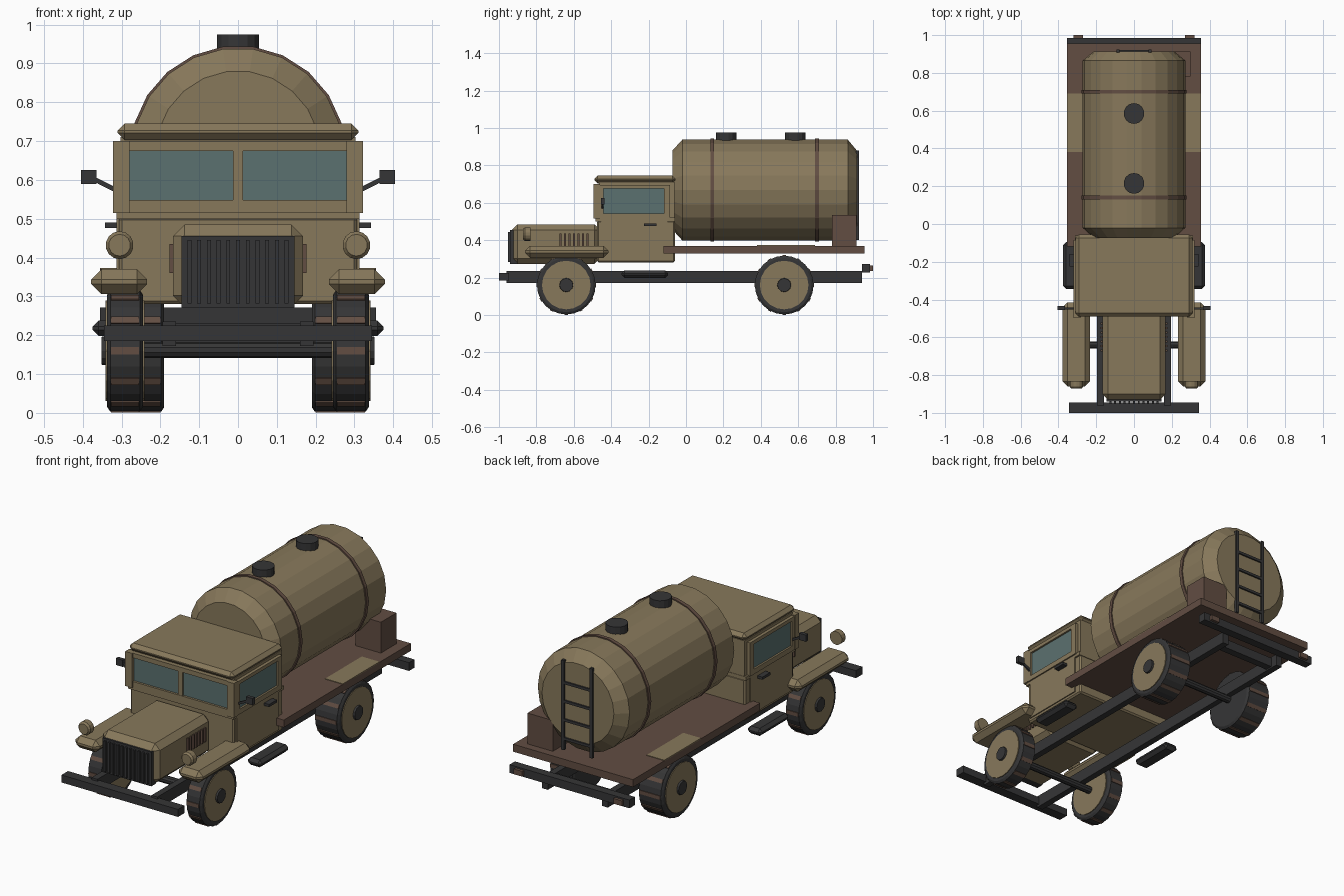
import bpy, bmesh, math
from mathutils import Matrix, Vector

if "Cube" in bpy.data.objects:
    bpy.data.objects.remove(bpy.data.objects["Cube"])

COLORS = {
    "tan_paint": (0.245, 0.190, 0.105, 1),
    "brown": (0.122, 0.075, 0.055, 1),
    "dark_metal": (0.036, 0.036, 0.037, 1),
    "window_glass": (0.105, 0.165, 0.160, 1),
}
MATS = []
for n, c in COLORS.items():
    m = bpy.data.materials.new(n)
    m.diffuse_color = c
    m.use_nodes = True
    m.node_tree.nodes["Principled BSDF"].inputs["Base Color"].default_value = m.diffuse_color
    MATS.append(m)
TAN, BROWN, DARK, GLASS = range(4)
parts = {}


def merge(name, bm, mat):
    """Add a finished piece of geometry to the named part."""
    bmesh.ops.recalc_face_normals(bm, faces=bm.faces)
    for f in bm.faces:
        f.material_index = mat
    tmp = bpy.data.meshes.new("tmp")
    bm.to_mesh(tmp)
    bm.free()
    parts.setdefault(name, bmesh.new()).from_mesh(tmp)
    bpy.data.meshes.remove(tmp)


def box(name, mat, x, y, z, bevel=0, rot=None):
    bm = bmesh.new()
    size = Vector([r[1] - r[0] for r in (x, y, z)])
    mid = Vector([(r[1] + r[0]) / 2 for r in (x, y, z)])
    bmesh.ops.create_cube(bm, size=1)
    bmesh.ops.scale(bm, vec=[abs(s) for s in size], verts=bm.verts)
    if bevel:
        bmesh.ops.bevel(bm, geom=bm.edges[:], offset=bevel, segments=1, affect='EDGES')
    bmesh.ops.transform(bm, matrix=Matrix.Translation(mid) @ (rot or Matrix()), verts=bm.verts)
    merge(name, bm, mat)


def lathe(name, mat, axis, centre, profile, n, phase=0.0):
    """Closed solid of rings (position along axis, radius)."""
    bm = bmesh.new()
    rings = []
    for t, r in profile:
        ring = []
        for i in range(n):
            a = phase + 2 * math.pi * i / n
            u, v = r * math.sin(a), r * math.cos(a)
            p = {'X': (t, u, v), 'Y': (u, t, v), 'Z': (u, v, t)}[axis]
            ring.append(bm.verts.new(Vector(p) + Vector(centre)))
        rings.append(ring)
    for a, b in zip(rings, rings[1:]):
        for i in range(n):
            bm.faces.new((a[i], a[(i + 1) % n], b[(i + 1) % n], b[i]))
    bm.faces.new(rings[0])
    bm.faces.new(rings[-1])
    merge(name, bm, mat)


def both(name, mat, x, y, z, bevel=0):
    for s, side in ((-1, "left"), (1, "right")):
        box(f"{name}_{side}", mat, (s * x[0], s * x[1]), y, z, bevel)


# chassis
both("frame_rail", DARK, (0.16, 0.195), (-0.96, 0.94), (0.172, 0.236))
box("front_bumper", DARK, (-0.345, 0.345), (-1.0, -0.945), (0.185, 0.225))
box("rear_bumper", DARK, (-0.355, 0.355), (0.94, 0.985), (0.228, 0.272))
both("tail_light", BROWN, (0.27, 0.32), (0.985, 1.0), (0.236, 0.264))
box("cross_member", DARK, (-0.17, 0.17), (0.86, 0.90), (0.18, 0.23))
both("running_board", DARK, (0.29, 0.375), (-0.345, -0.095), (0.198, 0.238), 0.016)

# wheels: tyre, tread bars, painted disc, hub
def wheel(name, s, y, x0, x1):
    c = (0, y, 0.16)
    lathe(name, DARK, 'X', c, [(s * x0, 0.145), (s * (x0 + 0.008), 0.157),
          (s * (x1 - 0.008), 0.157), (s * x1, 0.145)], 24)
    for k in range(12):
        a = math.radians(30 * k)
        rot = Matrix.Rotation(a, 4, 'X')
        p = Vector(c) + rot @ Vector((0, 0, 0.1555))
        box(name, BROWN, (s * (x0 + 0.01), s * (x1 - 0.01)), (p.y - 0.01, p.y + 0.01),
            (p.z - 0.004, p.z + 0.004), 0, rot)
    lathe(name, TAN, 'X', c, [(s * (x1 - 0.01), 0.13), (s * (x1 + 0.004), 0.13)], 20)
    lathe(name, DARK, 'X', c, [(s * x1, 0.038), (s * (x1 + 0.014), 0.036)], 12)


for s, side in ((-1, "left"), (1, "right")):
    wheel("front_wheel_" + side, s, -0.64, 0.245, 0.337)
    lathe("front_wheel_" + side, TAN, 'X', (0, -0.64, 0.16),
          [(s * 0.241, 0.13), (s * 0.25, 0.13)], 20)
    wheel("rear_wheel_" + side, s, 0.525, 0.19, 0.335)
for n, y in (("front_axle", -0.64), ("rear_axle", 0.525)):
    lathe(n, DARK, 'X', (0, y, 0.162), [(-0.25, 0.02), (0.25, 0.02)], 10)

# flat bed with painted side patches and tool box
box("bed", BROWN, (-0.355, 0.355), (-0.12, 0.955), (0.33, 0.37))
both("bed_patch", TAN, (0.25, 0.355), (0.38, 0.69), (0.368, 0.373))
box("tool_box", BROWN, (0.15, 0.30), (0.78, 0.912), (0.37, 0.535))

# tank, bands, filler caps
TC, N = (0, 0, 0.668), 22
half = math.pi / N
lathe("tank", TAN, 'Y', TC, [(-0.073, 0.213), (-0.02, 0.272), (0.865, 0.272), (0.914, 0.213)], N, half)
for i, y in enumerate((0.14, 0.70)):
    lathe(f"tank_band_{i + 1}", BROWN, 'Y', TC, [(y - 0.01, 0.278), (y + 0.01, 0.278)], N, half)
for i, y in enumerate((0.215, 0.585)):
    lathe(f"filler_cap_{i + 1}", DARK, 'Z', (0, y, 0), [(0.925, 0.055), (0.975, 0.055)], 14)

# rear ladder
for s in (-1, 1):
    box("ladder", DARK, (s * 0.076, s * 0.092), (0.908, 0.924), (0.40, 0.88))
for z in (0.46, 0.56, 0.66, 0.76):
    box("ladder", DARK, (-0.085, 0.085), (0.910, 0.922), (z - 0.007, z + 0.007))

# cab body
box("cab_lower", TAN, (-0.307, 0.307), (-0.475, -0.06), (0.28, 0.505), 0.008)
box("cab_upper", TAN, (-0.303, 0.303), (-0.466, -0.062), (0.50, 0.71))
box("cab_belt", TAN, (-0.313, 0.313), (-0.485, -0.06), (0.50, 0.52))
box("cab_roof", TAN, (-0.31, 0.31), (-0.49, -0.055), (0.703, 0.745), 0.018)
both("door_panel", TAN, (0.30, 0.313), (-0.455, -0.10), (0.30, 0.50))

# windscreen frame and panes
for s in (-1, 1):
    box("windscreen_frame", TAN, (s * 0.28, s * 0.322), (-0.495, -0.46), (0.515, 0.70))
box("windscreen_frame", TAN, (-0.28, 0.28), (-0.490, -0.46), (0.675, 0.70))
box("windscreen_frame", TAN, (-0.28, 0.28), (-0.490, -0.46), (0.515, 0.548))
box("windscreen_frame", TAN, (-0.013, 0.013), (-0.488, -0.46), (0.54, 0.68))
both("windscreen", GLASS, (0.012, 0.281), (-0.478, -0.470), (0.547, 0.676))

# side windows, handles, mirrors
for s, side in ((-1, "left"), (1, "right")):
    X = (s * 0.30, s * 0.32)
    n = "window_frame_" + side
    box(n, TAN, X, (-0.47, -0.085), (0.676, 0.695))
    box(n, TAN, X, (-0.47, -0.085), (0.515, 0.542))
    box(n, TAN, X, (-0.47, -0.44), (0.54, 0.68))
    box(n, TAN, X, (-0.118, -0.085), (0.54, 0.68))
    box("side_window_" + side, GLASS, (s * 0.302, s * 0.31), (-0.441, -0.117), (0.541, 0.677))
    box("door_handle_" + side, DARK, (s * 0.305, s * 0.342), (-0.225, -0.158), (0.476, 0.49))
    n = "mirror_" + side
    box(n, DARK, (s * 0.365, s * 0.405), (-0.455, -0.435), (0.59, 0.626))
    box(n, DARK, (s * 0.31, s * 0.375), (-0.452, -0.442), (0.582, 0.594), 0,
        Matrix.Rotation(-s * math.radians(27), 4, 'Y'))

# hood, grille, louvres
box("hood", TAN, (-0.168, 0.168), (-0.93, -0.46), (0.272, 0.485), 0.03)
box("grille", DARK, (-0.145, 0.145), (-0.94, -0.90), (0.272, 0.455))
for i in range(11):
    x = -0.125 + i * 0.025
    box("grille", DARK, (x - 0.005, x + 0.005), (-0.952, -0.935), (0.282, 0.445))
for s, side in ((-1, "left"), (1, "right")):
    for i in range(7):
        y = -0.67 + i * 0.024
        box("hood_louvres_" + side, BROWN, (s * 0.16, s * 0.177), (y - 0.005, y + 0.005), (0.36, 0.435))

# front fenders and headlights
both("front_fender", TAN, (0.234, 0.378), (-0.86, -0.415), (0.306, 0.37), 0.026)
for s, side in ((-1, "left"), (1, "right")):
    lathe("headlight_" + side, TAN, 'Y', (s * 0.305, 0, 0.432),
          [(-0.872, 0.028), (-0.862, 0.036), (-0.832, 0.036)], 14)

# turn every part into an object
for name, bm in parts.items():
    me = bpy.data.meshes.new(name)
    used = sorted({f.material_index for f in bm.faces})
    for f in bm.faces:
        f.material_index = used.index(f.material_index)
    bm.to_mesh(me)
    bm.free()
    for u in used:
        me.materials.append(MATS[u])
    bpy.context.collection.objects.link(bpy.data.objects.new(name, me))
